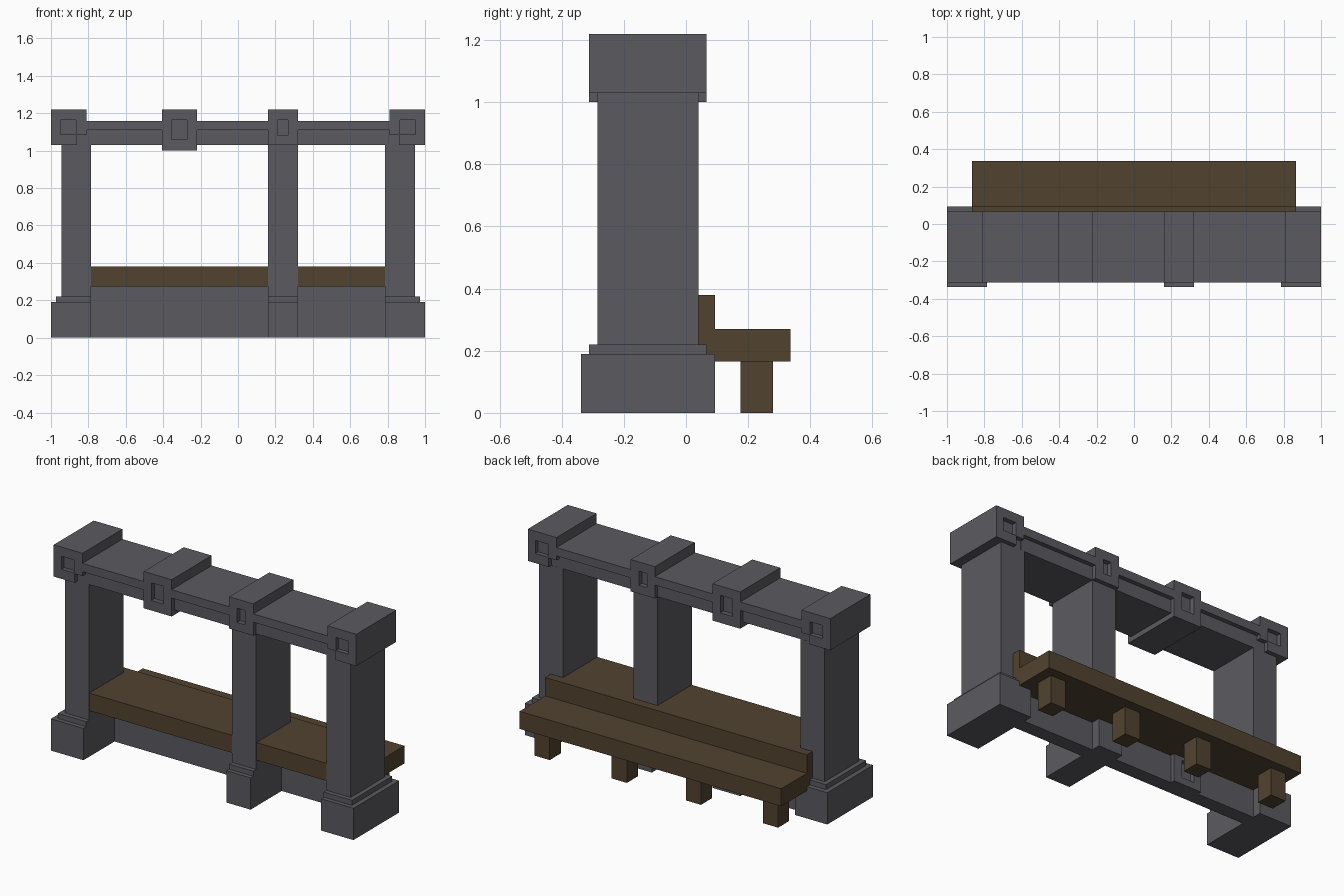
import bpy, bmesh
from mathutils import Vector

cube = bpy.data.objects.get("Cube")
if cube:
    bpy.data.objects.remove(cube, do_unlink=True)


def material(name, color):
    m = bpy.data.materials.new(name)
    m.use_nodes = True
    m.diffuse_color = color
    bsdf = m.node_tree.nodes["Principled BSDF"]
    bsdf.inputs["Base Color"].default_value = color
    bsdf.inputs["Roughness"].default_value = 0.9
    return m


stone = material("grey_stone", (0.105, 0.103, 0.117, 1))
wood = material("brown_wood", (0.083, 0.055, 0.029, 1))


def add_box(bm, x, y, z):
    """Add a box spanning the given (min, max) ranges."""
    verts = bmesh.ops.create_cube(bm, size=1)["verts"]
    for v in verts:
        v.co = Vector([(a + b) / 2 + c * (b - a) for c, (a, b) in zip(v.co, (x, y, z))])


def finish(name, bm, mat):
    bmesh.ops.recalc_face_normals(bm, faces=bm.faces)
    mesh = bpy.data.meshes.new(name)
    bm.to_mesh(mesh)
    bm.free()
    if mat:
        mesh.materials.append(mat)
    ob = bpy.data.objects.new(name, mesh)
    bpy.context.collection.objects.link(ob)
    return ob


def box(name, x, y, z, mat):
    bm = bmesh.new()
    add_box(bm, x, y, z)
    return finish(name, bm, mat)


def extrude_x(name, profile, x, mat):
    """Extrude a (y, z) outline along x."""
    bm = bmesh.new()
    face = bm.faces.new([bm.verts.new((x[0], py, pz)) for py, pz in profile])
    ext = bmesh.ops.extrude_face_region(bm, geom=[face])["geom"]
    bmesh.ops.translate(bm, vec=(x[1] - x[0], 0, 0),
                        verts=[v for v in ext if isinstance(v, bmesh.types.BMVert)])
    return finish(name, bm, mat)


def carve(ob, cuts, y, depth, front=True):
    """Sink rectangular (x range, z range) pockets into the back and front of a block."""
    bm = bmesh.new()
    for cx, cz in cuts:
        add_box(bm, cx, (y[1] - depth, y[1] + 0.1), cz)
        if front:
            add_box(bm, cx, (y[0] - 0.1, y[0] + depth), cz)
    cutter = finish("pocket_cutter", bm, None)
    cutter.hide_render = True
    mod = ob.modifiers.new("pockets", 'BOOLEAN')
    mod.operation = 'DIFFERENCE'
    mod.solver = 'EXACT'
    mod.object = cutter
    bpy.context.view_layer.update()
    deps = bpy.context.evaluated_depsgraph_get()
    mesh = bpy.data.meshes.new_from_object(ob.evaluated_get(deps))
    ob.modifiers.clear()
    ob.data = mesh
    bpy.data.objects.remove(cutter, do_unlink=True)


CAP_Y = (-0.312, 0.066)
COL_Y = (-0.285, 0.04)
BASE_Y = (-0.338, 0.094)


def mirrored(r, s):
    return tuple(sorted((r[0] * s, r[1] * s)))


# End pillars: stepped base, shaft, carved cap with a notched inner corner
for side, s in (("left", 1), ("right", -1)):
    box(side + "_base", mirrored((0.785, 1.0), s), BASE_Y, (0, 0.19), stone)
    box(side + "_base_step", mirrored((0.785, 0.972), s), CAP_Y, (0.19, 0.22), stone)
    box(side + "_pillar", mirrored((0.785, 0.945), s), COL_Y, (0.22, 1.03), stone)
    cap = box(side + "_cap", mirrored((0.81, 1.0), s), CAP_Y, (1.03, 1.22), stone)
    carve(cap, [(mirrored((0.865, 0.95), s), (1.087, 1.165)),
                (mirrored((0.70, 0.862), s), (0.9, 1.084))], CAP_Y, 0.027)

# Middle pillar
box("middle_base", (0.16, 0.32), BASE_Y, (0, 0.19), stone)
box("middle_base_step", (0.16, 0.32), CAP_Y, (0.19, 0.22), stone)
box("middle_pillar", (0.16, 0.32), COL_Y, (0.22, 1.03), stone)
cap = box("middle_cap", (0.16, 0.32), CAP_Y, (1.03, 1.22), stone)
carve(cap, [((0.212, 0.266), (1.08, 1.165))], CAP_Y, 0.03)

# Hanging block of the lintel
block = box("hanging_block", (-0.405, -0.22), CAP_Y, (1.0, 1.22), stone)
carve(block, [((-0.355, -0.273), (1.06, 1.165))], CAP_Y, 0.03)

# Lintel segments: wide slab above a narrower beam
T_PROFILE = [(-0.285, 1.03), (0.04, 1.03), (0.04, 1.11), (0.066, 1.11),
             (0.066, 1.16), (-0.312, 1.16), (-0.312, 1.11), (-0.285, 1.11)]
for i, span in enumerate([(-0.81, -0.405), (-0.22, 0.16), (0.32, 0.81)]):
    extrude_x(f"lintel_{i + 1}", T_PROFILE, span, stone)

# Low wall and front seat boards between the pillars
for side, span in (("right", (-0.785, 0.16)), ("left", (0.32, 0.785))):
    box(side + "_low_wall", span, (-0.045, 0.04), (0, 0.275), stone)
    box(side + "_front_seat", span, (-0.283, 0.04), (0.275, 0.38), wood)

# Small carved block on the back of the low wall
block = box("wall_block", (-0.405, -0.22), (0.0, 0.066), (0, 0.2), stone)
carve(block, [((-0.355, -0.273), (0.04, 0.145))], (0.0, 0.066), 0.03, front=False)

# Rear bench: backboard and seat in one stepped section, on four legs
extrude_x("rear_bench", [(0.04, 0.165), (0.336, 0.165), (0.336, 0.27),
                         (0.094, 0.27), (0.094, 0.38), (0.04, 0.38)], (-0.865, 0.865), wood)
for i, cx in enumerate((-0.755, -0.245, 0.245, 0.755)):
    box(f"bench_leg_{i + 1}", (cx - 0.05, cx + 0.05), (0.175, 0.28), (0, 0.165), wood)
